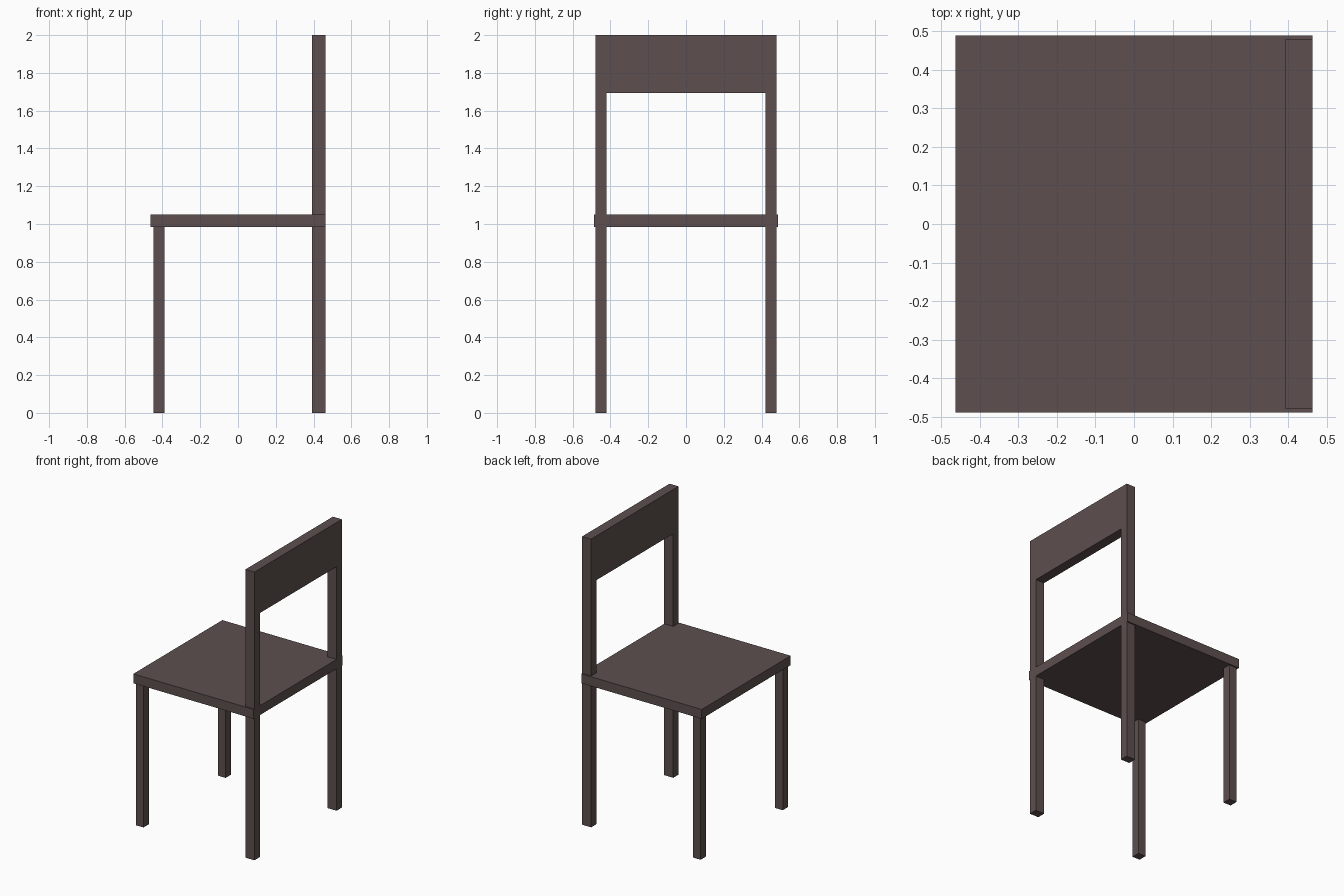
import bpy, bmesh

if "Cube" in bpy.data.objects:
    bpy.data.objects.remove(bpy.data.objects["Cube"])

# One flat colour for the whole chair
wood = bpy.data.materials.new("dark brown wood")
wood.diffuse_color = (0.109, 0.078, 0.077, 1)
wood.use_nodes = True
wood.node_tree.nodes["Principled BSDF"].inputs["Base Color"].default_value = wood.diffuse_color


def add_object(name, bm):
    bmesh.ops.recalc_face_normals(bm, faces=bm.faces)
    mesh = bpy.data.meshes.new(name)
    bm.to_mesh(mesh)
    bm.free()
    mesh.materials.append(wood)
    obj = bpy.data.objects.new(name, mesh)
    bpy.context.collection.objects.link(obj)
    return obj


def box(name, x, y, z):
    """Box from (min, max) ranges on each axis."""
    bm = bmesh.new()
    bmesh.ops.create_cube(bm, size=1)
    for v in bm.verts:
        v.co = [r[0] if c < 0 else r[1] for c, r in zip(v.co, (x, y, z))]
    return add_object(name, bm)


SEAT_BOTTOM, SEAT_TOP = 0.985, 1.05
BACK_X = (0.393, 0.462)      # depth of back legs and backrest
OUT, IN = 0.479, 0.421       # outer and inner side of the legs

# Seat board
box("seat", (-0.462, 0.462), (-0.488, 0.488), (SEAT_BOTTOM, SEAT_TOP))

# Four legs
for side, y in (("left", (-OUT, -IN)), ("right", (IN, OUT))):
    box("front_leg_" + side, (-0.448, -0.39), y, (0, SEAT_BOTTOM))
    box("back_leg_" + side, BACK_X, y, (0, SEAT_BOTTOM))

# Backrest: posts and top panel as one extruded arch profile (y, z)
profile = [(-OUT, SEAT_TOP), (-IN, SEAT_TOP), (-IN, 1.693), (IN, 1.693),
           (IN, SEAT_TOP), (OUT, SEAT_TOP), (OUT, 2), (-OUT, 2)]
bm = bmesh.new()
face = bm.faces.new([bm.verts.new((BACK_X[0], y, z)) for y, z in profile])
ext = bmesh.ops.extrude_face_region(bm, geom=[face], use_keep_orig=True)
moved = [g for g in ext["geom"] if isinstance(g, bmesh.types.BMVert)]
bmesh.ops.translate(bm, verts=moved, vec=(BACK_X[1] - BACK_X[0], 0, 0))
add_object("backrest", bm)
